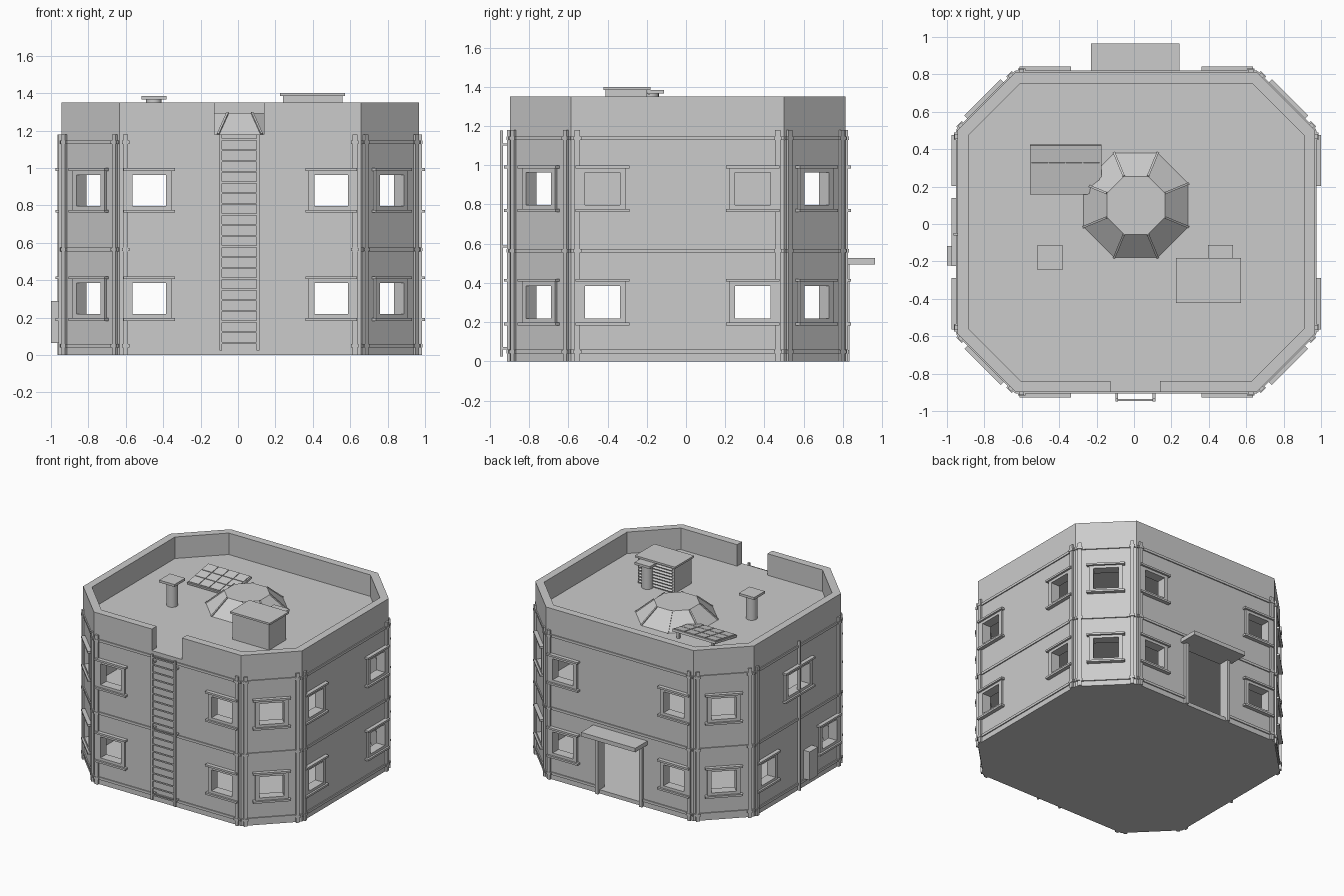
import bpy, bmesh, math
from mathutils import Matrix, Vector

old = bpy.data.objects.get("Cube")
if old:
    bpy.data.objects.remove(old, do_unlink=True)

grey = bpy.data.materials.new("plain_grey")
grey.use_nodes = True
colour = (0.6, 0.6, 0.6, 1)
grey.diffuse_color = colour
grey.node_tree.nodes["Principled BSDF"].inputs["Base Color"].default_value = colour

# Overall plan: a rectangle with four equal chamfered corners
CX, CY = 0.012, -0.043
HX, HY, CH = 0.957, 0.8555, 0.3125
ROOF, TOP, WALL = 1.18, 1.35, 0.06


def finish(name, bm):
    bmesh.ops.recalc_face_normals(bm, faces=bm.faces)
    mesh = bpy.data.meshes.new(name)
    bm.to_mesh(mesh)
    bm.free()
    mesh.materials.append(grey)
    ob = bpy.data.objects.new(name, mesh)
    bpy.context.collection.objects.link(ob)
    return ob


def box(bm, x, y, z, frame=None):
    """Box from three (low, high) ranges, placed by an optional matrix."""
    mid = Vector([(a + b) / 2 for a, b in (x, y, z)])
    size = [b - a for a, b in (x, y, z)]
    m = Matrix.Translation(mid) @ Matrix.Diagonal((*size, 1))
    bmesh.ops.create_cube(bm, size=1, matrix=(frame or Matrix()) @ m)


def octagon_prism(bm, inset, z0, z1):
    hx, hy = HX - inset, HY - inset
    c = CH - inset * (2 - math.sqrt(2))
    ring = []
    for sx, sy in ((1, 1), (-1, 1), (-1, -1), (1, -1)):
        pair = [(sx * hx, sy * (hy - c)), (sx * (hx - c), sy * hy)]
        ring += pair if sx * sy > 0 else pair[::-1]
    verts = [bm.verts.new((CX + px, CY + py, z0)) for px, py in ring]
    base = bm.faces.new(verts)
    up = bmesh.ops.extrude_face_region(bm, geom=[base])["geom"]
    bmesh.ops.translate(bm, vec=(0, 0, z1 - z0),
                        verts=[v for v in up if isinstance(v, bmesh.types.BMVert)])


def wall_frame(k):
    """Matrix of wall k: x along the wall, y outward, z up; and half its length."""
    a = k * math.pi / 4
    n = Vector((round(math.cos(a), 6), round(math.sin(a), 6), 0))
    if k % 2:
        o = Vector((math.copysign(HX - CH / 2, n.x), math.copysign(HY - CH / 2, n.y), 0))
        half = CH / math.sqrt(2)
    else:
        o = Vector((n.x * HX, n.y * HY, 0))
        half = (HY if k % 4 == 0 else HX) - CH
    u = Vector((-n.y, n.x, 0))
    m = Matrix((u, n, (0, 0, 1))).transposed().to_4x4()
    return Matrix.Translation(o + Vector((CX, CY, 0))) @ m, half


WALLS = [wall_frame(k) for k in range(8)]
RIGHT, BACK, LEFT, FRONT = 0, 2, 4, 6
LOW, HIGH = 0.302, 0.88

# Window list: wall, offset along wall, centre height, half width of opening
windows = []
for k in range(8):
    spots = [0] if k % 2 else ([-0.383, 0.383] if k % 4 == 0 else [-0.486, 0.486])
    for z in (LOW, HIGH):
        if k == LEFT and z == HIGH:
            windows.append((k, 0, z, 0.135))
        else:
            windows += [(k, s, z, 0.09) for s in spots]

# Hollow building shell with two storeys, parapet, window and door openings
bm = bmesh.new()
octagon_prism(bm, 0, 0, TOP)
shell = finish("building_shell", bm)

bm = bmesh.new()
for z0, z1 in ((0.03, 0.55), (0.58, 1.13), (ROOF, TOP + 0.1)):
    octagon_prism(bm, WALL, z0, z1)
rooms = finish("rooms_cutter", bm)

bm = bmesh.new()
for k, s, z, w in windows:
    box(bm, (s - w, s + w), (-0.1, 0.1), (z - 0.083, z + 0.083), WALLS[k][0])
box(bm, (-0.175, 0.185), (-0.1, 0.1), (0.03, 0.495), WALLS[BACK][0])
box(bm, (-0.137, 0.128), (-0.1, 0.1), (ROOF, TOP + 0.1), WALLS[FRONT][0])
openings = finish("openings_cutter", bm)

for cutter in (rooms, openings):
    cutter.hide_render = True
    mod = shell.modifiers.new("cut", "BOOLEAN")
    mod.operation = "DIFFERENCE"
    mod.solver = "EXACT"
    mod.object = cutter
    bpy.context.view_layer.objects.active = shell
    bpy.ops.object.modifier_apply(modifier=mod.name)
    bpy.data.objects.remove(cutter, do_unlink=True)

# Window surrounds, with sill and lintel
frames, sills = bmesh.new(), bmesh.new()
for k, s, z, w in windows:
    m = WALLS[k][0]
    o = w + 0.03
    for side in (-1, 1):
        edge = sorted((s + side * w, s + side * o))
        box(frames, edge, (-0.02, 0.015), (z - 0.105, z + 0.105), m)
        rail = sorted((z + side * 0.083, z + side * 0.105))
        box(frames, (s - w, s + w), (-0.02, 0.015), rail, m)
        ledge = sorted((z + side * 0.104, z + side * 0.119))
        box(sills, (s - w - 0.047, s + w + 0.047), (-0.01, 0.03), ledge, m)
finish("window_frames", frames)
finish("window_sills_and_lintels", sills)

# Corner posts, horizontal bands and the clips where they cross
posts, bands = bmesh.new(), bmesh.new()
for k, (m, half) in enumerate(WALLS):
    for side in (-1, 1):
        box(posts, sorted((side * (half - 0.045), side * (half - 0.018))),
            (-0.005, 0.015), (0, ROOF), m)
    for z in (0.05, 0.564, 1.138):
        spans = [(-half, half)]
        if k == BACK and z < 0.1:
            spans = [(-half, -0.19), (0.2, half)]
        for span in spans:
            box(bands, span, (-0.005, 0.008), (z - 0.01, z + 0.01), m)
        for side in (-1, 1):
            box(bands, sorted((side * (half - 0.052), side * (half - 0.011))),
                (-0.005, 0.018), (z - 0.009, z + 0.009), m)
finish("corner_posts", posts)
finish("wall_bands", bands)

# Back doorway: jambs and canopy
m = WALLS[BACK][0]
bm = bmesh.new()
for x in (-0.2, 0.185):
    box(bm, (x, x + 0.025), (-0.02, 0.022), (0, 0.495), m)
finish("door_jambs", bm)
bm = bmesh.new()
box(bm, (-0.232, 0.243), (-0.01, 0.152), (0.495, 0.527), m)
finish("door_canopy", bm)

# Ladder on the front
bm = bmesh.new()
for x in (-0.1, 0.1):
    box(bm, (x, x + 0.014), (-0.948, -0.933), (0.025, 1.178))
    for z in (0.06, 0.58, 1.1):
        box(bm, (x, x + 0.014), (-0.935, -0.89), (z, z + 0.012))
for i in range(20):
    z = 0.06 + i * 0.0572
    box(bm, (-0.1, 0.112), (-0.945, -0.935), (z, z + 0.01))
finish("ladder", bm)

# Utility box and conduit on the left-hand wall of the plan
m = WALLS[LEFT][0]
bm = bmesh.new()
box(bm, (0.075, 0.18), (-0.005, 0.055), (0.065, 0.29), m)
finish("utility_box", bm)
bm = bmesh.new()
box(bm, (0.004, 0.018), (-0.005, 0.02), (0, ROOF), m)
finish("conduit", bm)

# Faceted skylight with ridge bars
sky = Vector((0.01, 0.1, 0))
k8 = math.cos(math.pi / 8)
bm = bmesh.new()
bmesh.ops.create_cone(bm, cap_ends=True, segments=8, radius1=0.28 / k8, radius2=0.155 / k8,
                      depth=0.115, matrix=Matrix.Translation(sky + Vector((0, 0, ROOF + 0.0575)))
                      @ Matrix.Rotation(math.pi / 8, 4, "Z"))
finish("skylight", bm)
bm = bmesh.new()
for i in range(8):
    d = Vector((math.cos((i + 0.5) * math.pi / 4), math.sin((i + 0.5) * math.pi / 4), 0)) / k8
    a = sky + d * 0.28 + Vector((0, 0, ROOF))
    b = sky + d * 0.155 + Vector((0, 0, ROOF + 0.115))
    turn = (b - a).to_track_quat("Z", "Y").to_matrix().to_4x4()
    box(bm, (-0.006, 0.006), (-0.006, 0.006), (0, (b - a).length), Matrix.Translation(a) @ turn)
finish("skylight_ridges", bm)

# Tilted solar panel with raised cells
tilt = Matrix.Translation((-0.365, 0.16, ROOF + 0.005)) @ Matrix.Rotation(math.radians(10), 4, "X")
bm = bmesh.new()
box(bm, (-0.19, 0.19), (0, 0.268), (0, 0.018), tilt)
for i in range(4):
    for j in range(3):
        x, y = -0.182 + i * 0.092, 0.008 + j * 0.0855
        box(bm, (x, x + 0.086), (y, y + 0.08), (0.015, 0.023), tilt)
for x in (-0.16, 0.14):
    box(bm, (-0.365 + x, -0.345 + x), (0.39, 0.41), (ROOF - 0.005, ROOF + 0.05))
finish("solar_panel", bm)

# Rooftop housing with lid and louvres at the back
bm = bmesh.new()
box(bm, (0.24, 0.56), (-0.41, -0.2), (ROOF - 0.005, 1.39))
box(bm, (0.225, 0.573), (-0.422, -0.182), (1.385, 1.4))
for i in range(8):
    slat = Matrix.Translation((0.4, -0.198, 1.2 + i * 0.024)) @ Matrix.Rotation(-0.5, 4, "X")
    box(bm, (-0.145, 0.145), (-0.01, 0.014), (-0.003, 0.003), slat)
finish("roof_housing", bm)

# Two capped vent pipes
for name, x in (("vent_one", -0.45), ("vent_two", 0.463)):
    bm = bmesh.new()
    bmesh.ops.create_cone(bm, cap_ends=True, segments=16, radius1=0.042, radius2=0.042, depth=0.2,
                          matrix=Matrix.Translation((x, -0.18, ROOF + 0.095)))
    box(bm, (x - 0.067, x + 0.067), (-0.247, -0.113), (1.365, 1.384))
    vent = finish(name, bm)
    bpy.ops.object.select_all(action="DESELECT")
    vent.select_set(True)
    bpy.context.view_layer.objects.active = vent
    bpy.ops.object.shade_smooth_by_angle()
